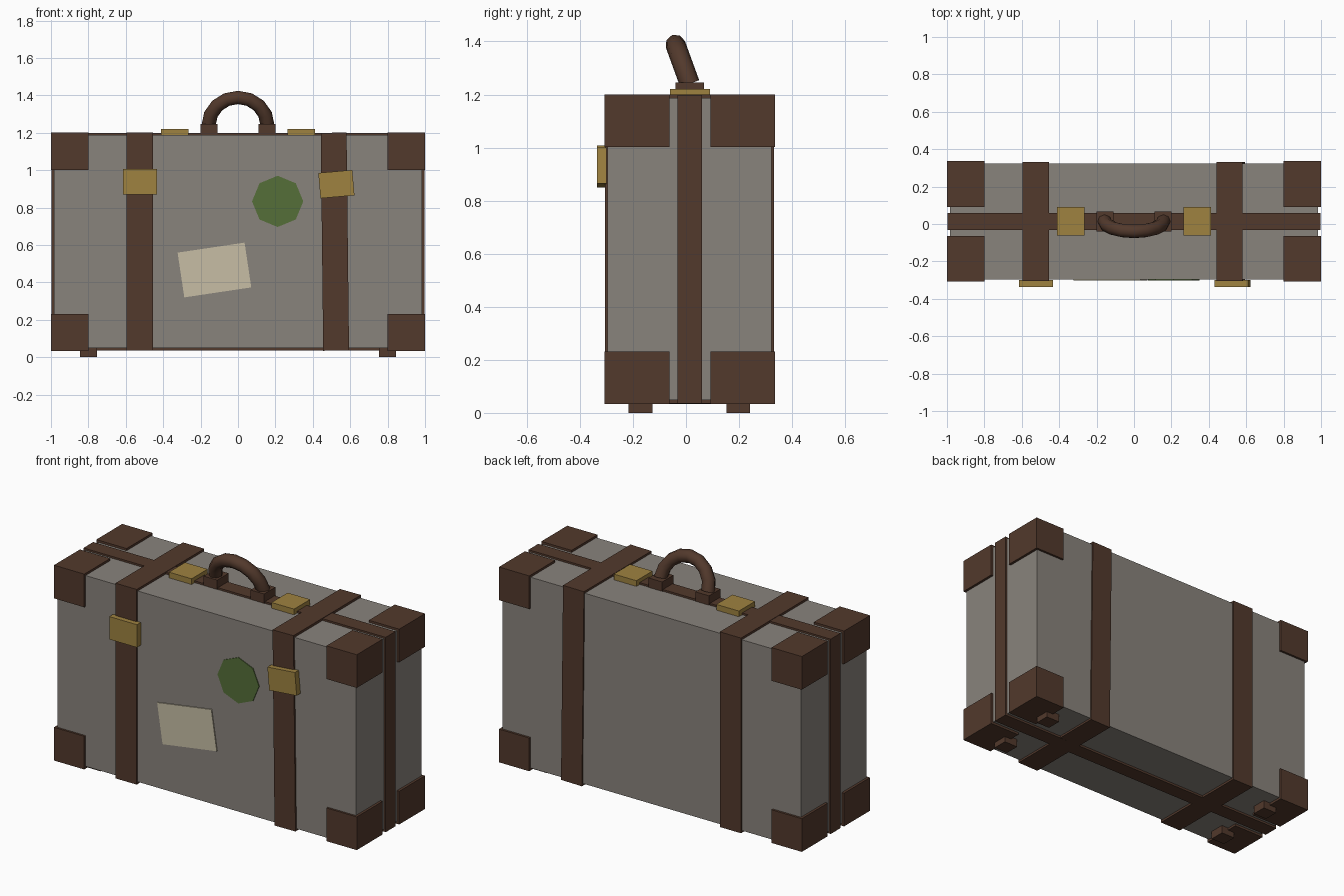
import bpy, bmesh
from math import sin, cos, pi, radians
from mathutils import Matrix, Vector

old = bpy.data.objects.get("Cube")
if old:
    bpy.data.objects.remove(old, do_unlink=True)


def material(name, rgb):
    m = bpy.data.materials.new(name)
    m.use_nodes = True
    color = (*rgb, 1)
    m.diffuse_color = color
    bsdf = m.node_tree.nodes["Principled BSDF"]
    bsdf.inputs["Base Color"].default_value = color
    bsdf.inputs["Roughness"].default_value = 0.8
    return m


GREY = material("grey canvas", (0.25, 0.227, 0.202))
BROWN = material("brown leather", (0.085, 0.041, 0.025))
BRASS = material("brass", (0.342, 0.223, 0.051))
GREEN = material("green paper", (0.089, 0.156, 0.04))
CREAM = material("cream paper", (0.57, 0.515, 0.376))


def finish(name, bm, mat):
    bmesh.ops.recalc_face_normals(bm, faces=bm.faces)
    mesh = bpy.data.meshes.new(name)
    bm.to_mesh(mesh)
    bm.free()
    mesh.materials.append(mat)
    obj = bpy.data.objects.new(name, mesh)
    bpy.context.collection.objects.link(obj)
    return obj


def box(name, mat, xs, ys, zs, turn=0):
    """Box between limits, turned about the front-to-back axis."""
    lims = (xs, ys, zs)
    centre = Vector([(a + b) / 2 for a, b in lims])
    size = [b - a for a, b in lims]
    bm = bmesh.new()
    bmesh.ops.create_cube(bm, size=1)
    bm.transform(Matrix.Translation(centre) @ Matrix.Rotation(radians(turn), 4, 'Y')
                 @ Matrix.Diagonal((*size, 1)))
    return finish(name, bm, mat)


# Case body and the band running around its middle
FRONT, BACK = -0.296, 0.323
box("case_body", GREY, (-0.985, 0.985), (FRONT, BACK), (0.048, 1.187))
box("middle_band", BROWN, (-0.998, 0.998), (-0.032, 0.06), (0.035, 1.198))

# Straps wrapped around the case, the left one slightly askew
box("right_strap", BROWN, (-0.595, -0.455), (-0.306, 0.331), (0.035, 1.2))
box("left_strap", BROWN, (0.449, 0.587), (-0.306, 0.331), (0.035, 1.2), -0.65)

# Corner caps and feet
for side, sx in (("left", 1), ("right", -1)):
    for end, ys, foot in (("front", (-0.308, -0.063), (-0.217, -0.127)),
                          ("back", (0.092, 0.336), (0.153, 0.241))):
        xs = sorted((sx * 0.8, sx))
        for level, zs in (("lower", (0.034, 0.232)), ("upper", (1.002, 1.2))):
            box(f"{level}_{end}_{side}_corner", BROWN, xs, ys, zs)
        box(f"{end}_{side}_foot", BROWN, sorted((sx * 0.755, sx * 0.845)), foot, (0, 0.05))
    # Top clasps and handle mounts
    box(f"{side}_clasp", BRASS, sorted((sx * 0.264, sx * 0.413)), (-0.061, 0.091), (1.18, 1.221))
    box(f"{side}_handle_mount", BROWN, sorted((sx * 0.11, sx * 0.2)), (-0.039, 0.068), (1.19, 1.246))

# Strap buckles on the front
box("right_buckle", BRASS, (-0.615, -0.432), (-0.336, -0.3), (0.871, 1.007))
box("left_buckle", BRASS, (0.435, 0.617), (-0.336, -0.3), (0.857, 0.993), -5)

# Paper label and octagonal sticker
box("paper_label", CREAM, (-0.307, 0.055), (FRONT - 0.006, FRONT + 0.002), (0.345, 0.587), -8.5)
bm = bmesh.new()
bmesh.ops.create_cone(bm, cap_ends=True, segments=8, radius1=0.137, radius2=0.137, depth=0.008)
bm.transform(Matrix.Translation((0.212, FRONT - 0.001, 0.833))
             @ Matrix.Rotation(pi / 2, 4, 'X'))
finish("round_sticker", bm, GREEN)

# Handle: an arched tube leaning towards the front
ARC, SIDES, RADIUS, TUBE = 8, 8, 0.157, 0.038
bm = bmesh.new()
rings = []
for i in range(ARC + 1):
    a = pi * i / ARC
    ring = []
    for j in range(SIDES):
        b = 2 * pi * j / SIDES
        r = RADIUS + TUBE * cos(b)
        ring.append(bm.verts.new((r * cos(a), TUBE * sin(b), r * sin(a))))
    rings.append(ring)
for p, q in zip(rings, rings[1:]):
    for j in range(SIDES):
        k = (j + 1) % SIDES
        bm.faces.new((p[j], p[k], q[k], q[j]))
bm.faces.new(rings[0])
bm.faces.new(rings[-1])
bm.transform(Matrix.Translation((0, 0.014, 1.241)) @ Matrix.Rotation(radians(20), 4, 'X'))
handle = finish("handle", bm, BROWN)
bpy.ops.object.select_all(action='DESELECT')
handle.select_set(True)
bpy.context.view_layer.objects.active = handle
bpy.ops.object.shade_smooth_by_angle(angle=radians(50))
